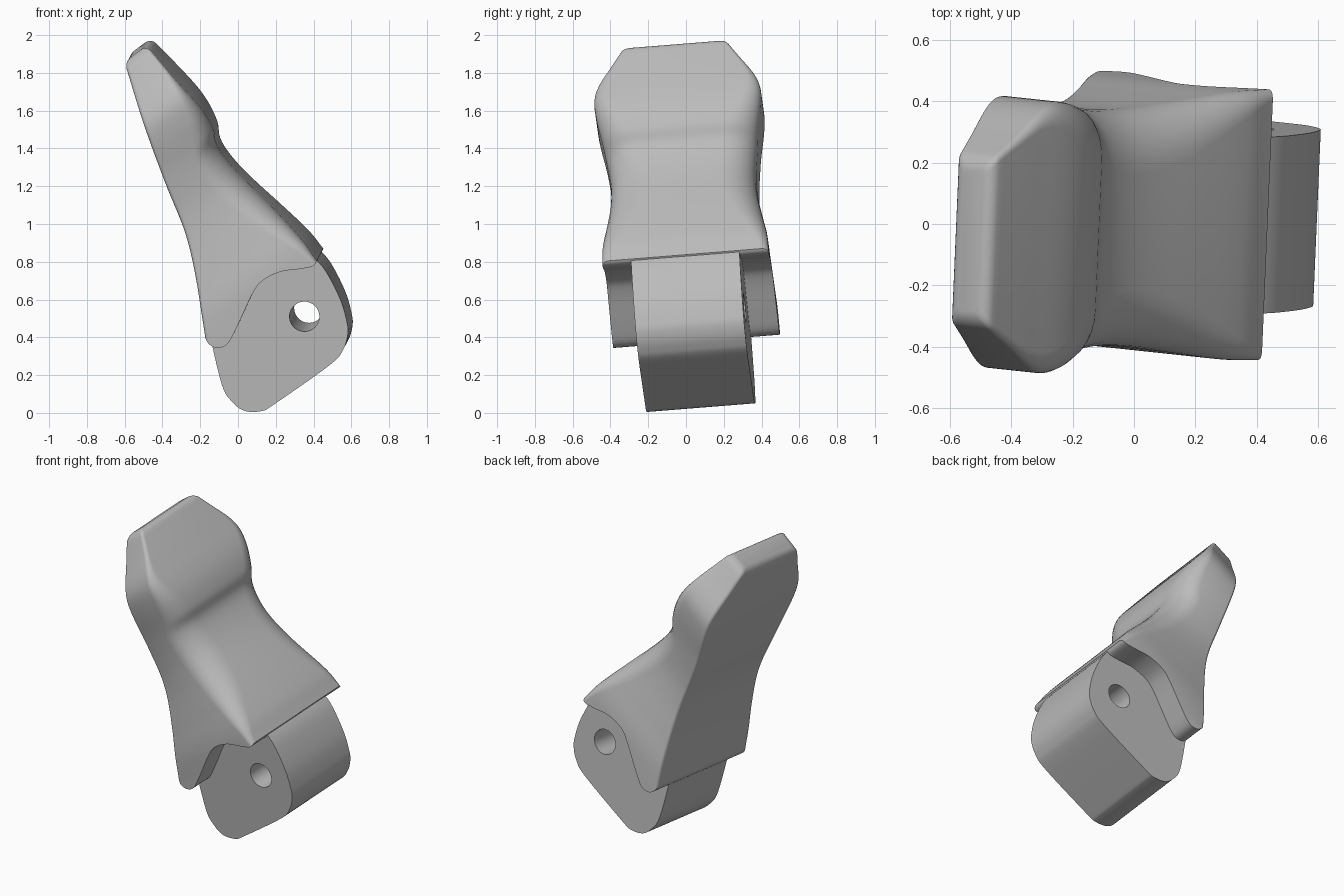
import bpy, bmesh, math
from mathutils import Matrix

cube = bpy.data.objects.get("Cube")
if cube:
    bpy.data.objects.remove(cube)

grey = bpy.data.materials.new("satin grey")
grey.use_nodes = True
grey.diffuse_color = (0.5, 0.5, 0.5, 1)
grey.node_tree.nodes["Principled BSDF"].inputs["Base Color"].default_value = (0.5, 0.5, 0.5, 1)

# Slight lean of the whole part: its width axis is not quite along y
LEAN = Matrix(((1, 0.043, 0, 0), (-0.043, 1, -0.085, 0.085), (0, 0.08, 1, 0), (0, 0, 0, 1)))


def hermite(a, b, ma, mb, t):
    return ((2*t**3 - 3*t*t + 1)*a + (t**3 - 2*t*t + t)*ma
            + (3*t*t - 2*t**3)*b + (t**3 - t*t)*mb)


def curve_at(pts, s):
    """Smooth value through (s, value) points."""
    slope = []
    for i in range(len(pts)):
        a, b = pts[max(i - 1, 0)], pts[min(i + 1, len(pts) - 1)]
        slope.append((b[1] - a[1]) / (b[0] - a[0]))
    for i in range(len(pts) - 1):
        (s0, v0), (s1, v1) = pts[i], pts[i + 1]
        if s <= s1 or i == len(pts) - 2:
            h = s1 - s0
            return hermite(v0, v1, slope[i]*h, slope[i + 1]*h, (s - s0)/h)


def smooth_path(pts, steps=5, closed=False):
    """Rounded path through 2D points."""
    n, out = len(pts), []
    get = (lambda i: pts[i % n]) if closed else (lambda i: pts[min(max(i, 0), n - 1)])
    for i in range(n if closed else n - 1):
        p, a, b, q = get(i - 1), get(i), get(i + 1), get(i + 2)
        for k in range(steps):
            out.append(tuple(hermite(a[j], b[j], (b[j] - p[j])/2, (q[j] - a[j])/2, k/steps)
                             for j in (0, 1)))
    return out if closed else out + [pts[-1]]


def finish(name, bm):
    bmesh.ops.recalc_face_normals(bm, faces=bm.faces)
    me = bpy.data.meshes.new(name)
    bm.to_mesh(me)
    bm.free()
    me.materials.append(grey)
    ob = bpy.data.objects.new(name, me)
    bpy.context.collection.objects.link(ob)
    return ob


def prism(name, outline, half):
    """Extrude an (x, z) outline from -half to half along y."""
    bm = bmesh.new()
    rings = [[bm.verts.new((x, y, z)) for x, z in outline] for y in (-half, half)]
    bm.faces.new(rings[0])
    bm.faces.new(rings[1])
    n = len(outline)
    for i in range(n):
        j = (i + 1) % n
        bm.faces.new((rings[0][i], rings[0][j], rings[1][j], rings[1][i]))
    return finish(name, bm)


def boolean(ob, cutter, operation):
    mod = ob.modifiers.new("cut", 'BOOLEAN')
    mod.operation, mod.object, mod.solver = operation, cutter, 'EXACT'
    bpy.context.view_layer.objects.active = ob
    bpy.ops.object.modifier_apply(modifier=mod.name)
    bpy.data.objects.remove(cutter)


# Body profiles along its length: top side, under side, half width, top edge rounding
TOP = [(.2, .85), (.43, .85), (.53, .85), (.73, .825), (1.0, .782), (1.14, .772), (1.22, .782),
       (1.29, .818), (1.43, .837), (1.63, .822), (1.86, .80)]
UNDER = [(.2, 0), (.43, .13), (.5, .168), (.74, .292), (.94, .377), (1.21, .451),
         (1.48, .534), (1.86, .655)]
WIDTH = [(.2, .44), (.4, .44), (.55, .435), (.7, .415), (.9, .39), (1.05, .385), (1.25, .405),
         (1.42, .435), (1.52, .44), (1.6, .415), (1.72, .343), (1.86, .262)]
ROUND = [(.2, .02), (.4, .025), (.6, .08), (.8, .13), (1.05, .15), (1.25, .13),
         (1.45, .08), (1.65, .03), (1.86, .015)]


def section(s, inset=0):
    """Rounded cross-section ring of the body at distance s."""
    top, low = curve_at(TOP, s) - inset, curve_at(UNDER, s) + inset
    w, r = curve_at(WIDTH, s) - inset, curve_at(ROUND, s)
    ring = []
    corners = ((1, top, r, 1.3*r, -1), (-1, top, r, 1.3*r, -1),
               (-1, low, .02, .02, 1), (1, low, .02, .02, 1))
    for c, (side, edge, re, ry, inward) in enumerate(corners):
        for k in range(8):
            a = math.pi/2 * (c + k/7)
            y = side*(w - ry) + ry*math.cos(a)
            e = edge + inward*re + re*math.sin(a)
            ring.append((.8*e - .6*s, y, .6*e + .8*s))
    return ring


# Lever body: lofted sections, with a softly rounded tip
bm = bmesh.new()
stations = [(.2 + 1.62*i/80, 0) for i in range(81)]
stations += [(1.82 + .035*math.sin(a), .035*(1 - math.cos(a)))
             for a in (math.pi/2*k/5 for k in range(1, 6))]
rings = [[bm.verts.new(p) for p in section(s, inset)] for s, inset in stations]
for a, b in zip(rings, rings[1:]):
    for i in range(len(a)):
        j = (i + 1) % len(a)
        bm.faces.new((a[i], a[j], b[j], b[i]))
bm.faces.new(rings[0])
bm.faces.new(rings[-1])
body = finish("lever_body", bm)

# Trim the lower end to the curved cheek edge
cheek = smooth_path([(-.17, .47), (-.155, .43), (-.13, .395), (-.088, .379), (-.035, .402),
                     (.018, .5), (.092, .659), (.145, .732), (.24, .781), (.346, .797),
                     (.415, .812), (.437, .845), (.45, .9)])
boolean(body, prism("trim", [(-1, .47)] + cheek + [(1, 1.2), (1, 3), (-1, 3)], 1), 'INTERSECT')

# Pivot block between the cheeks
base = smooth_path([(-.14, .45), (-.073, .171), (-.018, .081), (.049, .033), (.139, .033),
                    (.208, .071), (.499, .277), (.568, .356), (.594, .44), (.588, .51),
                    (.553, .627), (.475, .777), (.40, .86)])
block = prism("pivot_block", base + [(.2, 1.0), (-.08, .75)], .287)

# Pin hole through the block
bm = bmesh.new()
bmesh.ops.create_cone(bm, cap_ends=True, segments=48, radius1=.079, radius2=.079, depth=2,
                      matrix=Matrix.Translation((.364, 0, .533)) @ Matrix.Rotation(math.pi/2, 4, 'X'))
boolean(block, finish("pin_hole", bm), 'DIFFERENCE')

for ob in (body, block):
    ob.data.transform(LEAN)
    bpy.ops.object.select_all(action='DESELECT')
    ob.select_set(True)
    bpy.context.view_layer.objects.active = ob
    bpy.ops.object.shade_smooth_by_angle(angle=math.radians(32))
